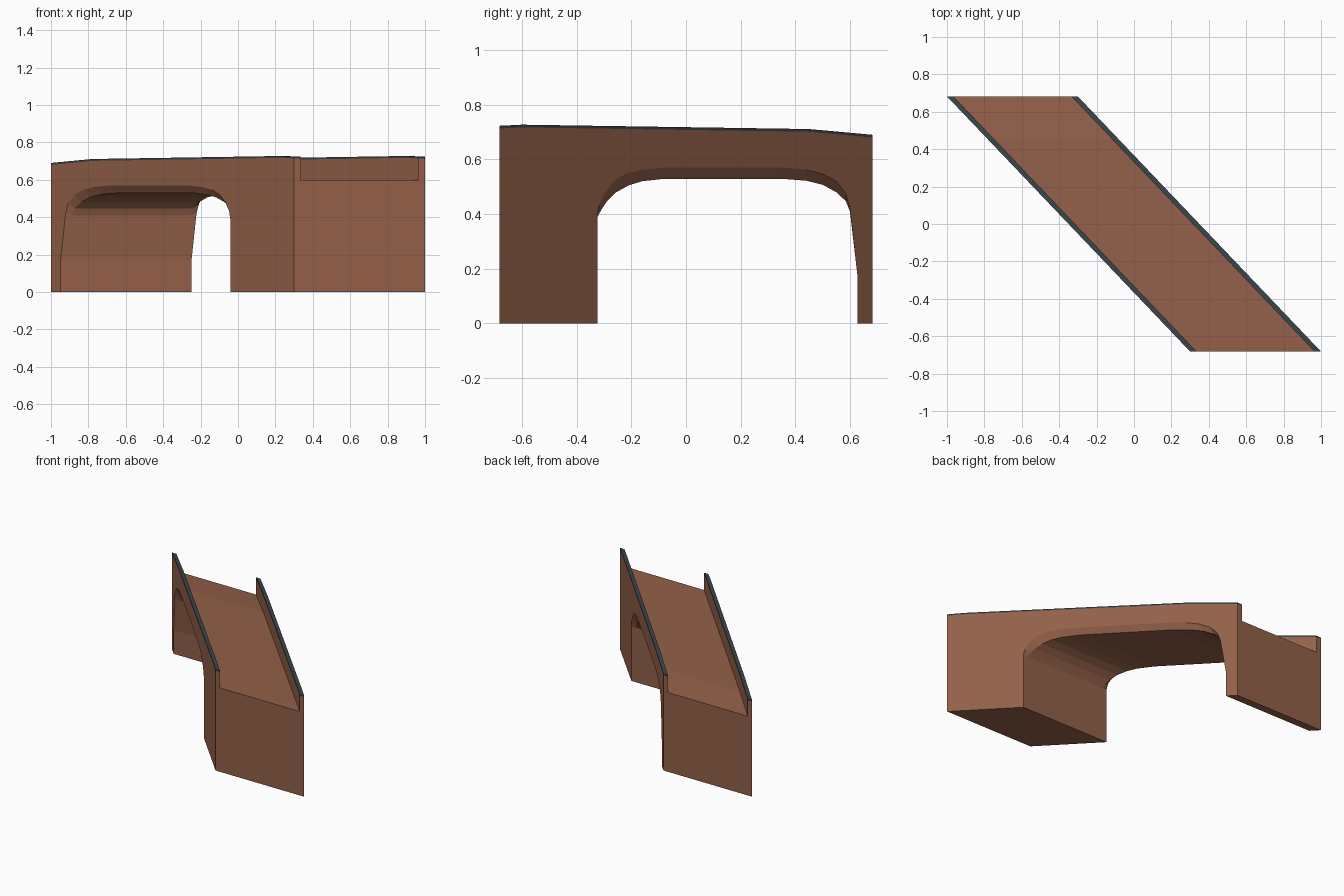
import bpy
import bmesh

if "Cube" in bpy.data.objects:
    bpy.data.objects.remove(bpy.data.objects["Cube"], do_unlink=True)

WIDTH = 0.70      # bridge width along x
WALL = 0.035      # parapet width along x
CAP = 0.010       # coping thickness
HALF = 0.682      # half length along y
SKEW = -1.30 / (2 * HALF)


def material(name, rgb):
    mat = bpy.data.materials.new(name)
    mat.use_nodes = True
    mat.diffuse_color = (*rgb, 1)
    mat.node_tree.nodes["Principled BSDF"].inputs["Base Color"].default_value = (*rgb, 1)
    return mat


brick = material("brown brick", (0.292, 0.118, 0.066))
slate = material("dark slate", (0.042, 0.058, 0.066))


def skew_loft(name, stations, mat):
    """Loft (offset, yz loop) stations across the width of the skewed bridge."""
    bm = bmesh.new()
    rings = [[bm.verts.new((off - WIDTH / 2 + SKEW * y, y, z)) for y, z in loop]
             for off, loop in stations]
    count = len(rings[0])
    for a, b in zip(rings, rings[1:]):
        for i in range(count):
            j = (i + 1) % count
            bm.faces.new((a[i], a[j], b[j], b[i]))
    bm.faces.new(rings[0])
    bm.faces.new(rings[-1])
    bmesh.ops.recalc_face_normals(bm, faces=bm.faces[:])
    mesh = bpy.data.meshes.new(name)
    bm.to_mesh(mesh)
    bm.free()
    mesh.materials.append(mat)
    obj = bpy.data.objects.new(name, mesh)
    bpy.context.collection.objects.link(obj)
    return obj


# Lengthwise lines of the coping and the road deck
top = [(-HALF, 0.723), (-0.60, 0.727), (0.45, 0.711), (HALF, 0.690)]
deck = [(-HALF, 0.600), (-0.60, 0.600), (0.45, 0.588), (HALF, 0.567)]

# Arch on the outer faces and the lower soffit between them
outer_arch = [(-0.324, 0.39), (-0.317, 0.435), (-0.295, 0.48), (-0.265, 0.52),
              (-0.22, 0.548), (-0.16, 0.562), (-0.08, 0.57), (0.35, 0.57),
              (0.44, 0.562), (0.50, 0.547), (0.55, 0.52), (0.585, 0.475), (0.60, 0.42)]
inner_arch = [(-0.324, 0.39), (-0.31, 0.415), (-0.29, 0.445), (-0.255, 0.48),
              (-0.21, 0.505), (-0.16, 0.52), (-0.08, 0.529), (0.35, 0.529),
              (0.44, 0.522), (0.50, 0.507), (0.55, 0.48), (0.585, 0.447), (0.60, 0.41)]


def body_loop(arch):
    return ([(-HALF, 0), (-0.324, 0)] + arch
            + [(0.628, 0.17), (0.628, 0), (HALF, 0)] + deck[::-1])


# Abutments, arch and deck in one body
outer, inner = body_loop(outer_arch), body_loop(inner_arch)
skew_loft("bridge_body", [(0, outer), (WALL, inner),
                          (WIDTH - WALL, inner), (WIDTH, outer)], brick)

# Parapets and their copings on both sides
under_cap = [(y, z - CAP) for y, z in top]
for side, start in (("right", 0), ("left", WIDTH - WALL)):
    for part, low, high, mat in (("parapet", deck, under_cap, brick),
                                 ("coping", under_cap, top, slate)):
        loop = low + high[::-1]
        skew_loft(f"{side}_{part}", [(start, loop), (start + WALL, loop)], mat)
